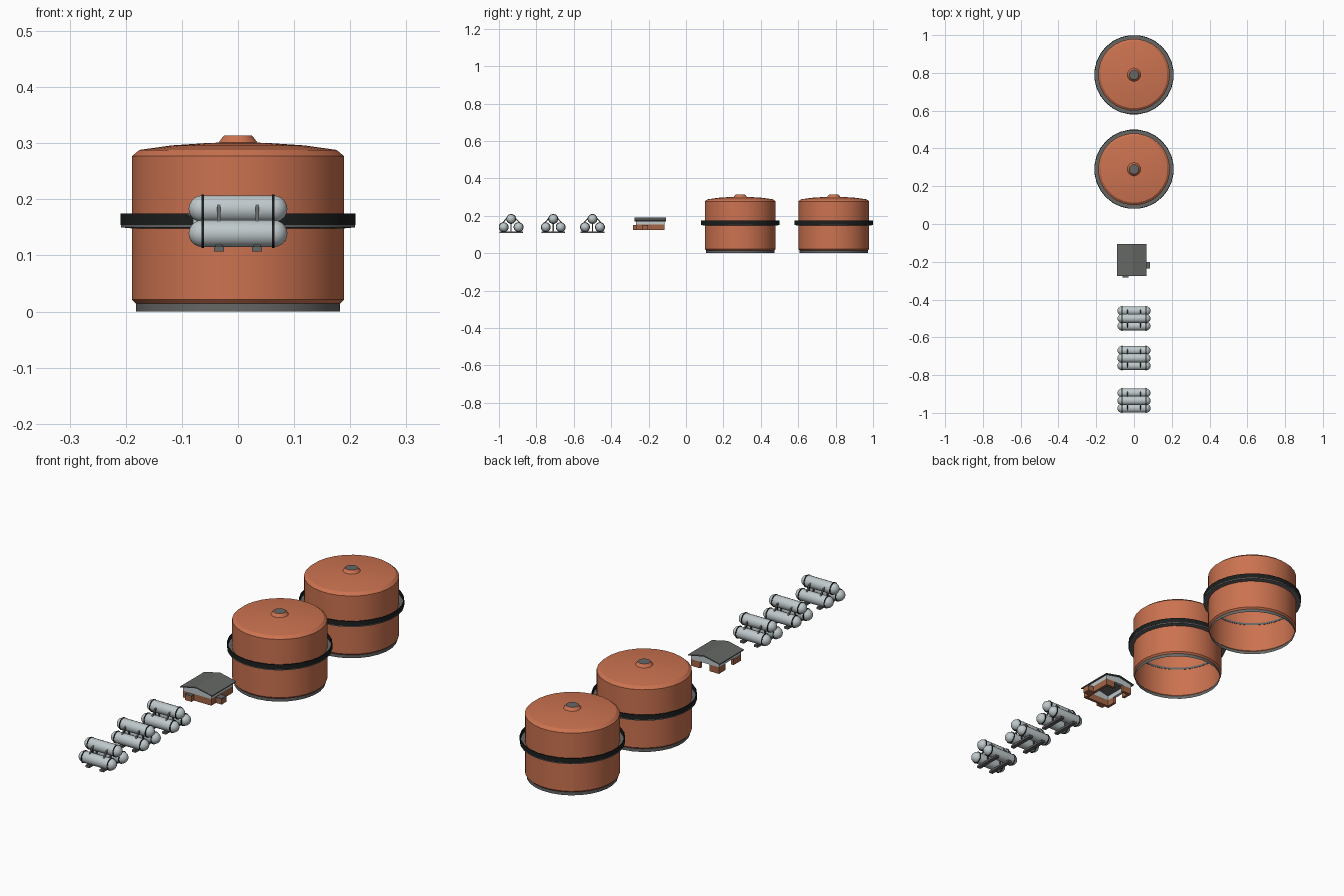
import bpy, bmesh, math
from mathutils import Vector

if "Cube" in bpy.data.objects:
    bpy.data.objects.remove(bpy.data.objects["Cube"])


def mat(name, c):
    m = bpy.data.materials.new(name)
    m.diffuse_color = (*c, 1)
    m.use_nodes = True
    m.node_tree.nodes["Principled BSDF"].inputs["Base Color"].default_value = m.diffuse_color
    return m


ORANGE = mat("orange paint", (0.60, 0.17, 0.08))
GREY = mat("dark grey", (0.13, 0.135, 0.13))
BLACK = mat("black metal", (0.012, 0.013, 0.013))
SILVER = mat("pale steel", (0.52, 0.58, 0.60))
BROWN = mat("brown brick", (0.36, 0.13, 0.065))


def finish(name, bm, mats, loc=(0, 0, 0), smooth=False):
    me = bpy.data.meshes.new(name)
    bm.to_mesh(me)
    bm.free()
    ob = bpy.data.objects.new(name, me)
    bpy.context.collection.objects.link(ob)
    ob.location = loc
    for m in mats:
        me.materials.append(m)
    if smooth:
        bpy.ops.object.select_all(action='DESELECT')
        ob.select_set(True)
        bpy.context.view_layer.objects.active = ob
        bpy.ops.object.shade_smooth_by_angle(angle=math.radians(32))
    return ob


def lathe(name, profile, mats, loc, n=24, axis='Z', rule=None, closed=False, smooth=True):
    """Spin (radius, height) points round an axis; rule gives a material per segment."""
    bm = bmesh.new()
    rings = []
    for r, h in profile:
        ring = []
        for i in range(1 if r == 0 else n):
            a = 2 * math.pi * (i + 0.5) / n
            p = (r * math.cos(a), r * math.sin(a), h)
            ring.append(bm.verts.new(p if axis == 'Z' else (p[2], p[0], p[1])))
        rings.append(ring)
    pairs = list(zip(rings, rings[1:] + (rings[:1] if closed else [])))
    for k, (a, b) in enumerate(pairs):
        for i in range(n):
            j = (i + 1) % n
            vs = [a[i % len(a)], a[j % len(a)], b[j % len(b)], b[i % len(b)]]
            f = bm.faces.new(list(dict.fromkeys(vs)))
            f.material_index = rule[k] if rule else 0
    if closed or profile[0][0] == 0:
        bmesh.ops.recalc_face_normals(bm, faces=bm.faces)
    return finish(name, bm, mats, loc, smooth)


def box(name, lo, hi, m):
    bm = bmesh.new()
    bmesh.ops.create_cube(bm, size=1)
    for v in bm.verts:
        v.co = Vector([lo[i] + (v.co[i] + 0.5) * (hi[i] - lo[i]) for i in range(3)])
    return finish(name, bm, [m])


def bar(name, a, b, w, t, m):
    """Rectangular strut from a to b lying in a y-z plane."""
    a, b = Vector(a), Vector(b)
    bm = bmesh.new()
    bmesh.ops.create_cube(bm, size=1)
    for v in bm.verts:
        v.co = Vector((v.co.x * w, v.co.y * t, v.co.z * (b - a).length))
    ob = finish(name, bm, [m], (a + b) / 2)
    ob.rotation_euler.x = -math.atan2(b.y - a.y, b.z - a.z)


# Storage tanks: open-bottomed shell, domed roof, capped vent, walkway
for y in (0.29, 0.79):
    lathe("tank_shell",
          [(0.183, 0), (0.183, 0.014), (0.19, 0.021), (0.19, 0.277), (0.177, 0.288),
           (0.12, 0.296), (0.06, 0.300), (0.035, 0.301), (0.025, 0.314), (0, 0.314)],
          [ORANGE, GREY], (0, y, 0), 28, rule=[1, 0, 0, 0, 0, 0, 0, 0, 1])
    lathe("tank_walkway", [(0.188, 0.148), (0.21, 0.150), (0.21, 0.157), (0.188, 0.157)],
          [GREY], (0, y, 0), 28, closed=True)
    lathe("walkway_railing", [(0.207, 0.156), (0.2105, 0.154), (0.2105, 0.175), (0.207, 0.175)],
          [BLACK], (0, y, 0), 28, closed=True)

# Hut: brick lower walls with openings at the back and left
X0, X1, Y0, Y1 = -0.080, 0.057, -0.267, -0.115
T, ZB, ZM = 0.012, 0.125, 0.154
box("hut_front_wall", (X0, Y0, ZB), (X1, Y0 + T, ZM), BROWN)
box("hut_right_wall", (X1 - T, Y0 + T, ZB), (X1, Y1, ZM), BROWN)
for a, b in ((X0, X0 + 0.045), (X1 - 0.045, X1 - T)):
    box("hut_back_wall", (a, Y1 - T, ZB), (b, Y1, ZM), BROWN)
for a, b in ((Y0 + T, Y0 + 0.05), (Y1 - 0.045, Y1 - T)):
    box("hut_left_wall", (X0, a, ZB), (X0 + T, b, ZM), BROWN)
# Pale upper band
box("hut_front_band", (X0, Y0, ZM), (X1, Y0 + T, 0.174), SILVER)
box("hut_back_band", (X0, Y1 - T, ZM), (X1, Y1, 0.174), SILVER)
box("hut_left_band", (X0, Y0 + T, ZM), (X0 + T, Y1 - T, 0.174), SILVER)
box("hut_right_band", (X1 - T, Y0 + T, ZM), (X1, Y1 - T, 0.174), SILVER)
# Side units on the right and front
box("hut_side_unit", (X1, -0.235, ZB), (0.085, -0.202, 0.147), BROWN)
box("hut_side_unit_lid", (X1, -0.235, 0.147), (0.085, -0.202, 0.151), GREY)
box("hut_front_unit", (-0.06, -0.283, ZB), (-0.028, Y0, 0.147), BROWN)
box("hut_front_unit_lid", (-0.06, -0.283, 0.147), (-0.028, Y0, 0.151), GREY)


def prism(name, pts, y0, y1, m):
    bm = bmesh.new()
    f = bm.faces.new([bm.verts.new((x, y0, z)) for x, z in pts])
    ext = bmesh.ops.extrude_face_region(bm, geom=[f])
    for v in ext['geom']:
        if isinstance(v, bmesh.types.BMVert):
            v.co.y = y1
    bmesh.ops.recalc_face_normals(bm, faces=bm.faces)
    finish(name, bm, [m])


XM = (X0 + X1) / 2
for y in (Y0, Y1 - T):
    prism("hut_gable", [(X0, 0.173), (X1, 0.173), (XM, 0.187)], y, y + T, SILVER)
prism("hut_roof", [(-0.089, 0.170), (XM, 0.186), (0.066, 0.170),
                   (0.066, 0.174), (XM, 0.191), (-0.089, 0.174)], -0.275, -0.107, GREY)

# Gas bottle racks: three rounded bottles on skids with straps
R, HALF = 0.0245, 0.088
cap = [(R * math.sin(a), HALF - R + R * math.cos(a))
       for a in (math.pi / 2 * i / 5 for i in range(1, 6))]
capsule = ([(0, -HALF)] + [(r, -h) for r, h in cap] + cap[::-1] + [(0, HALF)])
for y in (-0.50, -0.71, -0.935):
    spots = [(-0.040, 0.139), (0.040, 0.139), (0, 0.183)]
    for dy, z in spots:
        lathe("gas_bottle", capsule, [SILVER], (0, y + dy, z), 16, 'X')
        for x in (-0.063, 0.063):
            lathe("bottle_strap", [(R - 0.001, -0.002), (R + 0.002, -0.002),
                                   (R + 0.002, 0.002), (R - 0.001, 0.002)],
                  [BLACK], (x, y + dy, z), 16, 'X', closed=True)
    for x in (-0.034, 0.034):
        # skid, cradles and slanted struts
        box("rack_skid", (x - 0.009, y - 0.063, 0.107), (x + 0.009, y + 0.063, 0.116), GREY)
        for s in (-1, 1):
            box("rack_cradle", (x - 0.006, y + s * 0.04 - 0.013, 0.114),
                (x + 0.006, y + s * 0.04 + 0.013, 0.124), GREY)
            bar("rack_strut", (x, y + s * 0.052, 0.155), (x, y + s * 0.021, 0.189),
                0.006, 0.006, GREY)
        bar("rack_post", (x, y, 0.115), (x, y, 0.163), 0.006, 0.006, GREY)
